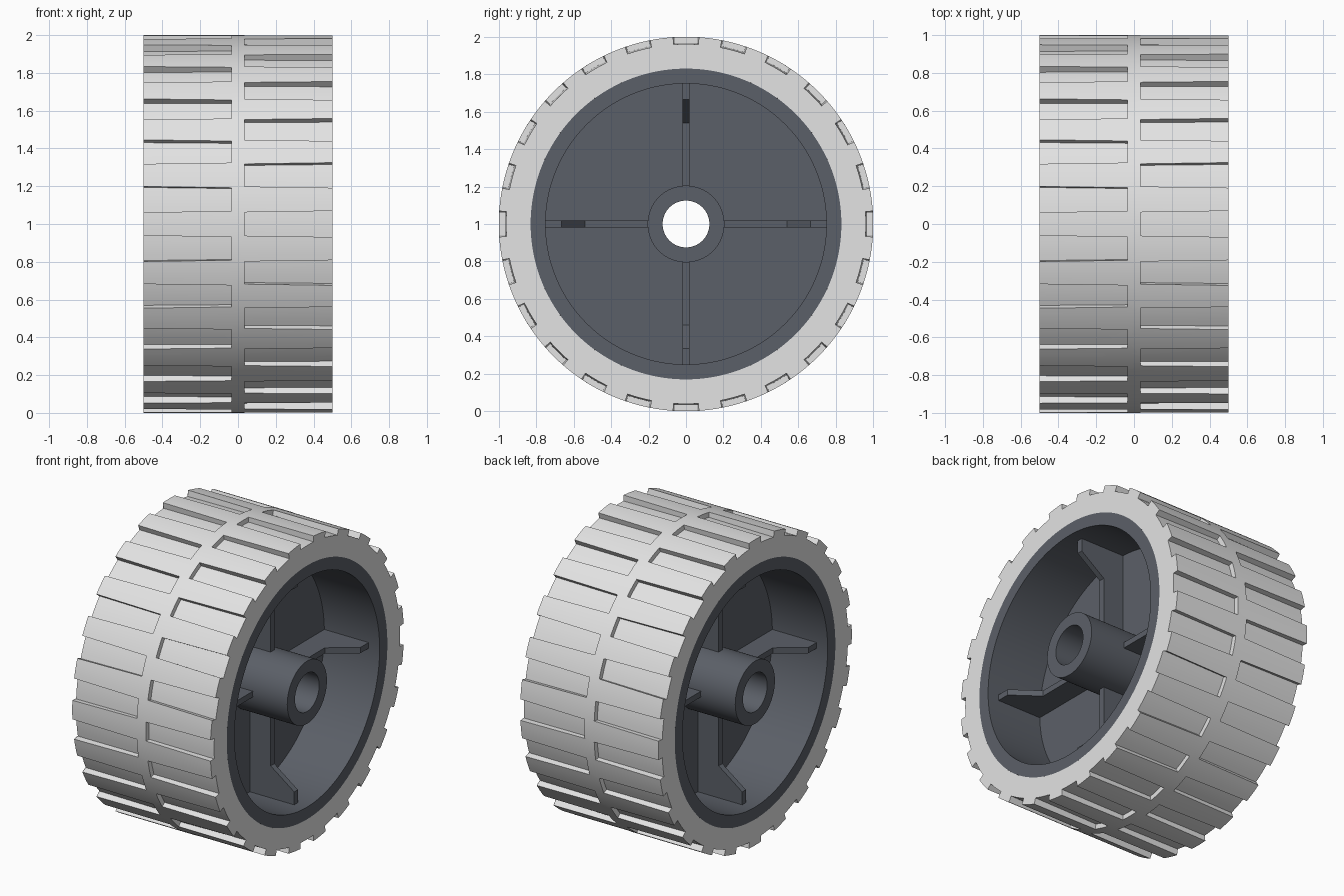
import bpy
import bmesh
from math import asin, cos, pi, sin, tau
from mathutils import Matrix, Vector

cube = bpy.data.objects.get("Cube")
if cube:
    bpy.data.objects.remove(cube, do_unlink=True)

SEGMENTS = 144
GROOVES = 24
CENTRE = Vector((0, 0, 1))


def material(name, colour):
    mat = bpy.data.materials.new(name)
    mat.use_nodes = True
    mat.diffuse_color = (*colour, 1)
    mat.node_tree.nodes["Principled BSDF"].inputs["Base Color"].default_value = (*colour, 1)
    return mat


def finish(name, bm, mat):
    """Turn a bmesh around the axle into a named object at wheel height."""
    bmesh.ops.remove_doubles(bm, verts=bm.verts[:], dist=0.0001)
    bmesh.ops.recalc_face_normals(bm, faces=bm.faces[:])
    bmesh.ops.translate(bm, verts=bm.verts[:], vec=CENTRE)
    mesh = bpy.data.meshes.new(name)
    bm.to_mesh(mesh)
    bm.free()
    obj = bpy.data.objects.new(name, mesh)
    bpy.context.collection.objects.link(obj)
    mesh.materials.append(mat)
    return obj


def smooth(obj):
    bpy.ops.object.select_all(action="DESELECT")
    obj.select_set(True)
    bpy.context.view_layer.objects.active = obj
    bpy.ops.object.shade_smooth_by_angle(angle=0.5)


def lathe(half_profile):
    """Spin a profile of (x, radius) points, mirrored in x, around the axle."""
    points = half_profile + [(-x, r) for x, r in reversed(half_profile)]
    bm = bmesh.new()
    verts = [bm.verts.new((x, 0, r)) for x, r in points]
    edges = [bm.edges.new((a, b)) for a, b in zip(verts, verts[1:] + verts[:1])]
    bmesh.ops.spin(bm, geom=verts + edges, cent=(0, 0, 0), axis=(1, 0, 0),
                   angle=tau, steps=SEGMENTS, use_duplicate=False)
    return bm


def tread_ring(side, x, half_width, floor, land=1.0):
    """Points around the tyre, alternating groove floors and lands."""
    points = []
    half_step = pi / GROOVES
    for k in range(2 * GROOVES):
        is_groove = (k % 2 == 0) == (side > 0)
        if is_groove:
            radius, spread = floor, asin(half_width / floor)
        else:
            radius, spread = land, half_step - asin(half_width)
        for step in range(5):
            a = k * half_step + spread * (step / 2 - 1)
            points.append(Vector((side * x, radius * sin(a), radius * cos(a))))
    return points


def tyre_side(side):
    """Rings from the rim seat, over the flared grooves, to the centre band."""
    return [tread_ring(side, 0.5, 0.069, 0.83, 0.83),
            tread_ring(side, 0.5, 0.069, 0.961),
            tread_ring(side, 0.034, 0.062, 0.968),
            tread_ring(side, 0.034, 0.062, 1.0)]


rubber = material("light grey rubber", (0.77, 0.77, 0.77))
plastic = material("slate grey plastic", (0.105, 0.116, 0.138))

# Tyre with tread grooves staggered by half a step between the two sides
bm = bmesh.new()
rings = [[bm.verts.new(p) for p in ring]
         for ring in tyre_side(1) + tyre_side(-1)[::-1]]
for ring, following in zip(rings, rings[1:] + rings[:1]):
    for j in range(len(ring)):
        bm.faces.new((ring[j - 1], ring[j], following[j], following[j - 1]))
smooth(finish("tyre", bm, rubber))

# Rim, web disc and bored hub in one turned piece
rim = lathe([(0.5, 0.125), (0.5, 0.205), (0.1, 0.205),
             (0.1, 0.75), (0.5, 0.75), (0.5, 0.83)])
smooth(finish("rim_and_hub", rim, plastic))

# Stiffening ribs: low near the hub, stepping up to the rim, four on each side
rib_profile = [(0.08, 0.19), (0.25, 0.19), (0.25, 0.54),
               (0.42, 0.665), (0.42, 0.765), (0.08, 0.765)]
bm = bmesh.new()
for side in (1, -1):
    for i in range(4):
        turn = Matrix.Rotation(tau * i / 4, 4, "X")
        face = bm.faces.new([bm.verts.new(turn @ Vector((side * x, -0.019, r)))
                             for x, r in rib_profile])
        sweep = bmesh.ops.extrude_face_region(bm, geom=[face], use_keep_orig=True)
        moved = [g for g in sweep["geom"] if isinstance(g, bmesh.types.BMVert)]
        bmesh.ops.translate(bm, verts=moved, vec=turn @ Vector((0, 0.038, 0)))
finish("ribs", bm, plastic)
